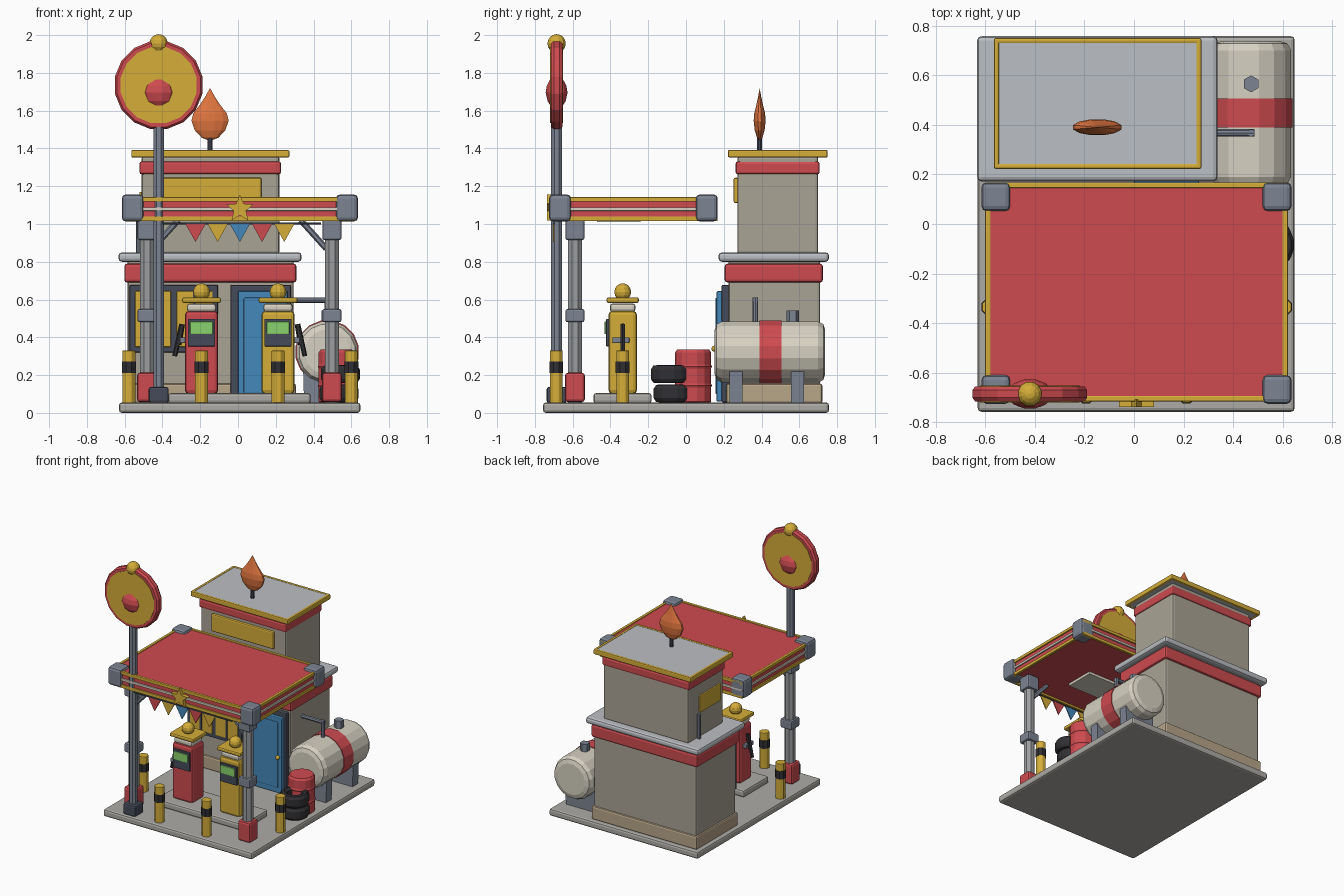
import bpy, bmesh, math
from mathutils import Vector, Matrix

if "Cube" in bpy.data.objects:
    bpy.data.objects.remove(bpy.data.objects["Cube"])

COL = dict(red=(.62, .07, .08), gold=(.66, .42, .04), wall=(.40, .37, .30), tan=(.48, .38, .25),
           cream=(.68, .64, .54), stone=(.42, .41, .38), grey=(.50, .52, .55), steel=(.20, .23, .29),
           dark=(.06, .07, .10), black=(.03, .03, .035), blue=(.06, .25, .50), flame=(.75, .18, .05),
           green=(.25, .65, .15), post=(.33, .34, .35))
MATS = {}


def finish(name, bm, col, bevel=0):
    bmesh.ops.remove_doubles(bm, verts=bm.verts, dist=1e-5)
    bmesh.ops.recalc_face_normals(bm, faces=bm.faces)
    me = bpy.data.meshes.new(name)
    bm.to_mesh(me)
    bm.free()
    ob = bpy.data.objects.new(name, me)
    bpy.context.collection.objects.link(ob)
    if col not in MATS:
        MATS[col] = bpy.data.materials.new(col + "_paint")
        MATS[col].diffuse_color = (*COL[col], 1)
    me.materials.append(MATS[col])
    if bevel:
        m = ob.modifiers.new("bevel", 'BEVEL')
        m.width, m.segments, m.limit_method = bevel, 2, 'ANGLE'
    return ob


def box(name, x, y, z, col, bevel=0):
    """Box from (min, max) pairs."""
    bm = bmesh.new()
    bmesh.ops.create_cube(bm, size=1)
    for v in bm.verts:
        v.co = [(a + b) / 2 + c * (b - a) for (a, b), c in zip((x, y, z), v.co)]
    return finish(name, bm, col, bevel)


def cbox(name, c, s, col, bevel=0):
    return box(name, *[(a - b / 2, a + b / 2) for a, b in zip(c, s)], col, bevel)


def frame(name, x, y, z, w, col, bevel=0):
    """Rectangular ring of four bars."""
    for i, xx in enumerate(((x[0], x[0] + w), (x[1] - w, x[1]))):
        box(f"{name}_side_{i}", xx, y, z, col, bevel)
    for i, yy in enumerate(((y[0], y[0] + w), (y[1] - w, y[1]))):
        box(f"{name}_end_{i}", x, yy, z, col, bevel)


def lathe(name, prof, n, loc, col, scale=(1, 1, 1), axis='z', bevel=0):
    """Spin (radius, height) points round an axis through loc."""
    bm = bmesh.new()
    off = math.pi / n
    rings = [[bm.verts.new((r * math.cos(off + 2 * math.pi * i / n), r * math.sin(off + 2 * math.pi * i / n), h))
              for i in range(n)] for r, h in prof]
    for a, b in zip(rings, rings[1:]):
        for i in range(n):
            bm.faces.new((a[i], a[(i + 1) % n], b[(i + 1) % n], b[i]))
    for ring, (r, h) in ((rings[0], prof[0]), (rings[-1], prof[-1])):
        if r > 0:
            bm.faces.new(ring)
    rot = {'z': 0, 'y': -math.pi / 2}[axis]
    bm.transform(Matrix.Translation(loc) @ Matrix.Diagonal((*scale, 1)) @ Matrix.Rotation(rot, 4, 'X'))
    bmesh.ops.dissolve_degenerate(bm, edges=bm.edges, dist=1e-6)
    return finish(name, bm, col, bevel)


def cyl(name, r, h0, h1, n, loc, col, axis='z', bevel=0):
    return lathe(name, [(r, h0), (r, h1)], n, loc, col, axis=axis, bevel=bevel)


def ball(name, r, loc, col):
    return lathe(name, [(r * math.sin(a), -r * math.cos(a)) for a in [math.pi * i / 8 for i in range(9)]], 12, loc, col)


def rod(name, a, b, r, n, col):
    a, b = Vector(a), Vector(b)
    bm = bmesh.new()
    bmesh.ops.create_cone(bm, cap_ends=True, segments=n, radius1=r, radius2=r, depth=(b - a).length)
    bm.transform(Matrix.Translation((a + b) / 2) @ (b - a).to_track_quat('Z', 'Y').to_matrix().to_4x4())
    return finish(name, bm, col)


def plate(name, pts, y, t, col):
    """Outline in x/z given a thickness along y."""
    bm = bmesh.new()
    f = bm.faces.new([bm.verts.new((px, y - t / 2, pz)) for px, pz in pts])
    ext = bmesh.ops.extrude_face_region(bm, geom=[f])
    bmesh.ops.translate(bm, vec=(0, t, 0), verts=[v for v in ext['geom'] if isinstance(v, bmesh.types.BMVert)])
    return finish(name, bm, col)


DROP = [(0, 0), (.45, .06), (.82, .2), (1, .38), (.9, .52), (.55, .68), (.25, .84), (0, 1)]


def drop(name, w, d, z0, z1, x, y, col):
    lathe(name, [(r * w, z0 + h * (z1 - z0)) for r, h in DROP], 12, (x, y, 0), col, (1, d / w, 1))


# ground slab and building
box("ground_slab", (-.63, .648), (-.757, .757), (0, .055), "stone", .015)
box("lower_wall", (-.585, .295), (.225, .71), (.05, .81), "wall", .015)
box("wall_plinth", (-.597, .307), (.213, .722), (.05, .155), "tan", .012)
box("lower_red_band", (-.602, .31), (.205, .725), (.69, .79), "red", .015)
box("lower_roof", (-.633, .337), (.172, .757), (.8, .85), "grey", .018)
box("upper_wall", (-.51, .22), (.272, .70), (.84, 1.36), "wall", .015)
box("upper_red_band", (-.522, .228), (.262, .708), (1.262, 1.332), "red", .014)
box("upper_roof", (-.55, .255), (.235, .735), (1.355, 1.388), "grey")
frame("upper_roof_trim", (-.565, .272), (.222, .75), (1.352, 1.392), .022, "gold", .008)
box("front_sign_board", (-.41, .125), (.252, .28), (1.11, 1.245), "gold", .01)
box("side_vent_board", (-.522, -.5), (.31, .57), (1.04, 1.17), "gold", .006)
rod("side_pipe", (-.525, .59, .85), (-.525, .59, 1.04), .014, 8, "steel")
cyl("flame_stem", .014, 1.385, 1.47, 8, (-.148, .39, 0), "dark")
drop("roof_flame", .102, .033, 1.44, 1.72, -.148, .39, "flame")

# door and window
box("door_frame", (-.04, .28), (.188, .23), (.055, .678), "dark", .008)
box("door_leaf", (0, .262), (.162, .2), (.06, .645), "blue", .006)
box("door_panel", (.03, .232), (.155, .18), (.1, .61), "blue", .008)
ball("door_knob", .016, (.235, .15, .34), "gold")
box("window_frame", (-.575, -.105), (.195, .23), (.32, .678), "dark", .008)
for i, x in enumerate((-.545, -.325)):
    box(f"window_pane_{i}", (x, x + .19), (.188, .21), (.35, .645), "gold", .004)
    box(f"window_bar_{i}", (x + .088, x + .102), (.183, .2), (.35, .645), "dark")

# canopy
X, Y = (-.6, .62), (-.715, .168)
box("canopy_roof", (-.59, .61), (-.705, .158), (1.03, 1.136), "red")
frame("canopy_top_trim", X, Y, (1.118, 1.142), .022, "gold", .004)
frame("canopy_mid_trim", X, Y, (1.07, 1.088), .015, "cream", .003)
frame("canopy_low_trim", X, Y, (1.015, 1.04), .022, "gold", .004)
box("ceiling_light", (-.2, .22), (-.47, -.24), (1.01, 1.035), "cream")
for i, (x, y) in enumerate([(a, b) for a in (-.557, .577) for b in (-.667, .11)]):
    cbox(f"canopy_corner_{i}", (x, y, 1.085), (.116, .116, .142), "steel", .02)
for s, x in (("left", -.482), ("right", .497)):
    d = 1 if x < 0 else -1
    cyl(f"{s}_column", .04, .05, 1.03, 8, (x, -.588, 0), "post")
    cbox(f"{s}_column_foot", (x, -.588, .135), (.105, .105, .155), "red", .015)
    cbox(f"{s}_column_collar", (x, -.588, .515), (.1, .1, .07), "steel", .01)
    cbox(f"{s}_column_head", (x, -.588, .97), (.1, .1, .11), "steel", .01)
    rod(f"{s}_brace", (x + d * .03, -.588, .87), (x + d * .165, -.588, 1.02), .016, 6, "steel")
star = [(.01 + r * math.sin(i * math.pi / 5), 1.08 + r * math.cos(i * math.pi / 5))
        for i in range(10) for r in [(.075, .034)[i % 2]]]
plate("canopy_star", star, -.722, .03, "gold")
for i, c in enumerate(("red", "gold", "blue", "red", "gold")):
    x = -.225 + i * .1175
    plate(f"bunting_{i}", [(x - .053, 1.0), (x + .053, 1.0), (x, .905)], -.7, .008, c)
rod("bunting_cord", (-.42, -.7, 1.003), (.44, -.7, 1.003), .006, 6, "dark")

# roadside sign
P = (-.42, -.685)
cyl("sign_pole", .031, .05, 1.53, 8, (*P, 0), "steel")
cbox("sign_pole_foot", (*P, .095), (.105, .105, .085), "dark", .012)
lathe("sign_rim", [(.205, -.03), (.225, -.03), (.236, -.015), (.236, .015), (.225, .03), (.205, .03)],
      16, (*P, 1.735), "red", axis='y')
cyl("sign_face", .205, -.034, .034, 16, (*P, 1.735), "gold", axis='y')
drop("sign_drop", .092, .06, 1.6, 1.85, *P, "red")
ball("sign_ball", .05, (*P, 1.955), "gold")

# pumps on their island
box("pump_island", (-.37, .385), (-.49, -.182), (.05, .105), "stone", .015)
for s, x, d, c in (("left", -.193, -1, "red"), ("right", .212, 1, "gold")):
    y = -.335
    cbox(f"{s}_pump_body", (x, y, .32), (.175, .15, .44), c, .02)
    cbox(f"{s}_pump_neck", (x, y, .557), (.155, .135, .045), "cream", .015)
    cbox(f"{s}_pump_cap", (x, y, .597), (.205, .17, .03), "gold", .01)
    ball(f"{s}_pump_ball", .046, (x, y, .64), "gold")
    cbox(f"{s}_pump_display", (x, y - .078, .425), (.145, .02, .145), "dark", .004)
    cbox(f"{s}_pump_screen", (x, y - .09, .45), (.12, .012, .065), "green", .003)
    e = x + d * .09
    cbox(f"{s}_nozzle_holder", (e + d * .01, y - .01, .385), (.03, .09, .03), "steel", .004)
    rod(f"{s}_nozzle_grip", (e + d * .012, y, .47), (e + d * .03, y, .36), .014, 6, "black")
    rod(f"{s}_nozzle_hose", (e + d * .015, y, .47), (e + d * .052, y, .30), .013, 6, "black")

# bollards
for i, (x, y) in enumerate(((-.578, -.335), (-.193, -.687), (.212, -.687), (.6, -.335))):
    cyl(f"bollard_{i}", .037, .05, .33, 8, (x, y, 0), "gold", bevel=.004)
    cyl(f"bollard_band_{i}", .04, .21, .272, 8, (x, y, 0), "black")

# fuel tank
lathe("tank", [(.12, .152), (.15, .162), (.165, .19), (.165, .70), (.15, .727), (.12, .737)],
      16, (.472, 0, .322), "cream", axis='y')
cyl("tank_band", .17, .39, .505, 16, (.472, 0, .322), "red", axis='y')
cyl("tank_cap", .034, .47, .542, 6, (.472, .565, 0), "steel")
rod("tank_pipe_rise", (.472, .367, .47), (.472, .367, .61), .015, 8, "steel")
rod("tank_pipe_run", (.485, .367, .597), (.29, .367, .597), .015, 8, "steel")
for i, y in enumerate((.265, .59)):
    plate(f"tank_saddle_{i}", [(.35, .05), (.594, .05), (.6, .22), (.345, .22)], y, .07, "steel")

# drum and tyres
lathe("drum", [(.085, .05), (.095, .06), (.095, .135), (.1, .145), (.095, .155), (.095, .235), (.1, .245),
               (.095, .255), (.095, .32), (.085, .335)], 14, (.52, .038, 0), "red")
for i, (x, y, z) in enumerate(((.535, -.068, .103), (.542, -.083, .205))):
    lathe(f"tyre_{i}", [(.05, -.035), (.07, -.048), (.092, -.045), (.105, -.025), (.105, .025), (.092, .045),
                        (.07, .048), (.05, .035), (.05, -.035)], 16, (x, y, z), "black")

for m in bpy.data.materials:
    if m.users and not m.is_grease_pencil:
        m.use_nodes = True
        m.node_tree.nodes["Principled BSDF"].inputs["Base Color"].default_value = m.diffuse_color
